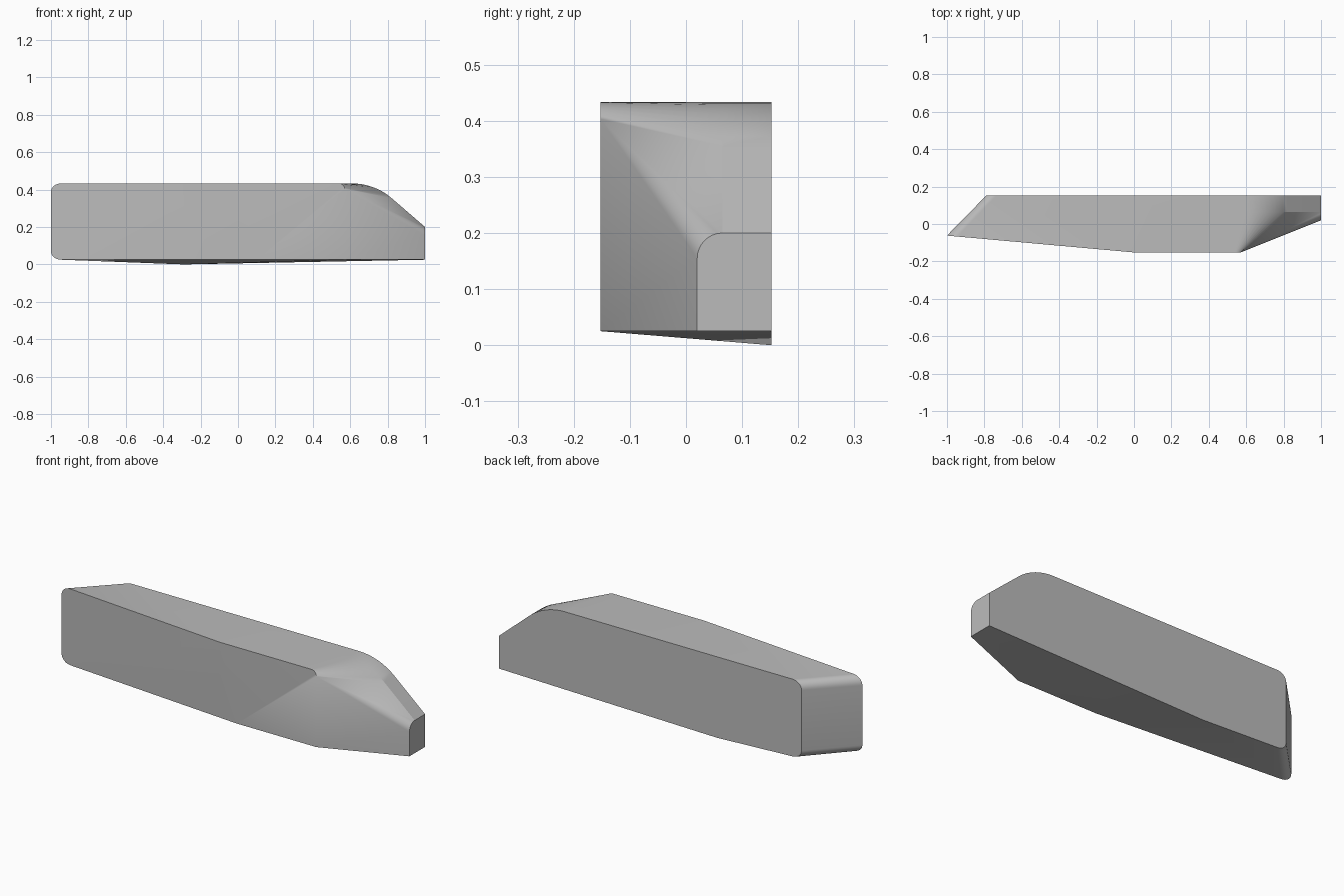
import bpy, bmesh
from math import sin, cos, pi, radians

old = bpy.data.objects.get("Cube")
if old:
    bpy.data.objects.remove(old)

TOP, LOW, BACK, FRONT = 0.433, 0.025, 0.152, -0.152
STEPS = 8

bm = bmesh.new()
cache = {}


def v(x, y, z):
    """Shared vertex at a position."""
    key = (round(x, 4), round(y, 4), round(z, 4))
    if key not in cache:
        cache[key] = bm.verts.new(key)
    return cache[key]


def face(*verts):
    unique = list(dict.fromkeys(verts))
    if len(unique) > 2:
        bm.faces.new(unique)


def bridge(a, b):
    """Strip of faces between two matching rows."""
    for i in range(len(a) - 1):
        face(a[i], a[i + 1], b[i + 1], b[i])


def end_outline(x0, y_at, low):
    """Rounded outline of the slanted end, from top to bottom."""
    rx, rz = 0.055, 0.045
    turn = [i / STEPS * pi / 2 for i in range(STEPS + 1)]
    xz = [(x0 + rx * (1 - sin(t)), TOP - rz * (1 - cos(t))) for t in turn]
    xz += [(x0 + rx * (1 - cos(t)), low + rz * (1 - sin(t))) for t in turn]
    return [v(x, y_at(x), z) for x, z in xz]


# Slanted rounded end
end_front = end_outline(-1, lambda x: -0.062 - 0.09 * (x + 1), LOW)
end_back = end_outline(-0.79, lambda x: BACK, 0.02)
bridge(end_front, end_back)

# Main corner points
bend_top, bend_mid = v(0, FRONT, TOP), v(0, FRONT, 0.16)
bend_low = v(0.1, FRONT, LOW)
shoulder_low = v(0.57, FRONT, LOW)
tip_front, tip_back = v(1, 0.02, LOW), v(1, BACK, LOW)
keel = v(-0.29, BACK, 0)

# Small shoulder rounding, from low to high
shoulder = [v(0.54 + 0.03 * cos(t), FRONT, TOP - 0.03 + 0.03 * sin(t))
            for t in (i / STEPS * pi / 2 for i in range(STEPS + 1))]

# Rounded corner of the blunt tip
r = 0.045
tip_arc = [v(1, 0.02 + r - r * cos(t), 0.2 - r + r * sin(t))
           for t in (i / STEPS * pi / 2 for i in range(STEPS + 1))]


# Curved nose slope, from low to high
def nose_row(y):
    radius, angle = 0.323, radians(40.7)
    curve = [v(0.61 + radius * sin(a), y, TOP - radius * (1 - cos(a)))
             for a in (angle * (1 - i / STEPS) for i in range(STEPS + 1))]
    return [v(1, y, 0.2)] + curve


nose_inner, nose_back = nose_row(0.02 + r), nose_row(BACK)
bridge(nose_inner, nose_back)
bridge(tip_arc, [shoulder[0]] * len(tip_arc))
face(nose_inner[0], nose_inner[1], shoulder[0])
bridge(nose_inner[1:], shoulder)

# Front panels
face(*end_front, bend_mid, bend_top)
face(end_front[-1], bend_low, bend_mid)
face(bend_mid, bend_low, shoulder_low, *shoulder, bend_top)
face(shoulder_low, tip_front, tip_arc[0], shoulder[0])

# Top, tip and back
face(end_front[0], bend_top, shoulder[-1], nose_inner[-1], nose_back[-1], end_back[0])
face(tip_front, *tip_arc, nose_back[0], tip_back)
face(*end_back, keel, tip_back, *nose_back)

# Shallow folded underside
face(end_front[-1], end_back[-1], keel)
for a, b in ((end_front[-1], bend_low), (bend_low, shoulder_low), (shoulder_low, tip_back)):
    face(a, keel, b)
face(shoulder_low, tip_back, tip_front)

bmesh.ops.recalc_face_normals(bm, faces=bm.faces[:])
mesh = bpy.data.meshes.new("body")
bm.to_mesh(mesh)
bm.free()

# Plain grey material
grey = bpy.data.materials.new("plain grey")
grey.use_nodes = True
colour = (0.5, 0.5, 0.5, 1)
grey.diffuse_color = colour
grey.node_tree.nodes["Principled BSDF"].inputs["Base Color"].default_value = colour
mesh.materials.append(grey)

body = bpy.data.objects.new("body", mesh)
bpy.context.collection.objects.link(body)
bpy.context.view_layer.objects.active = body
body.select_set(True)
bpy.ops.object.shade_smooth_by_angle(angle=radians(30))
